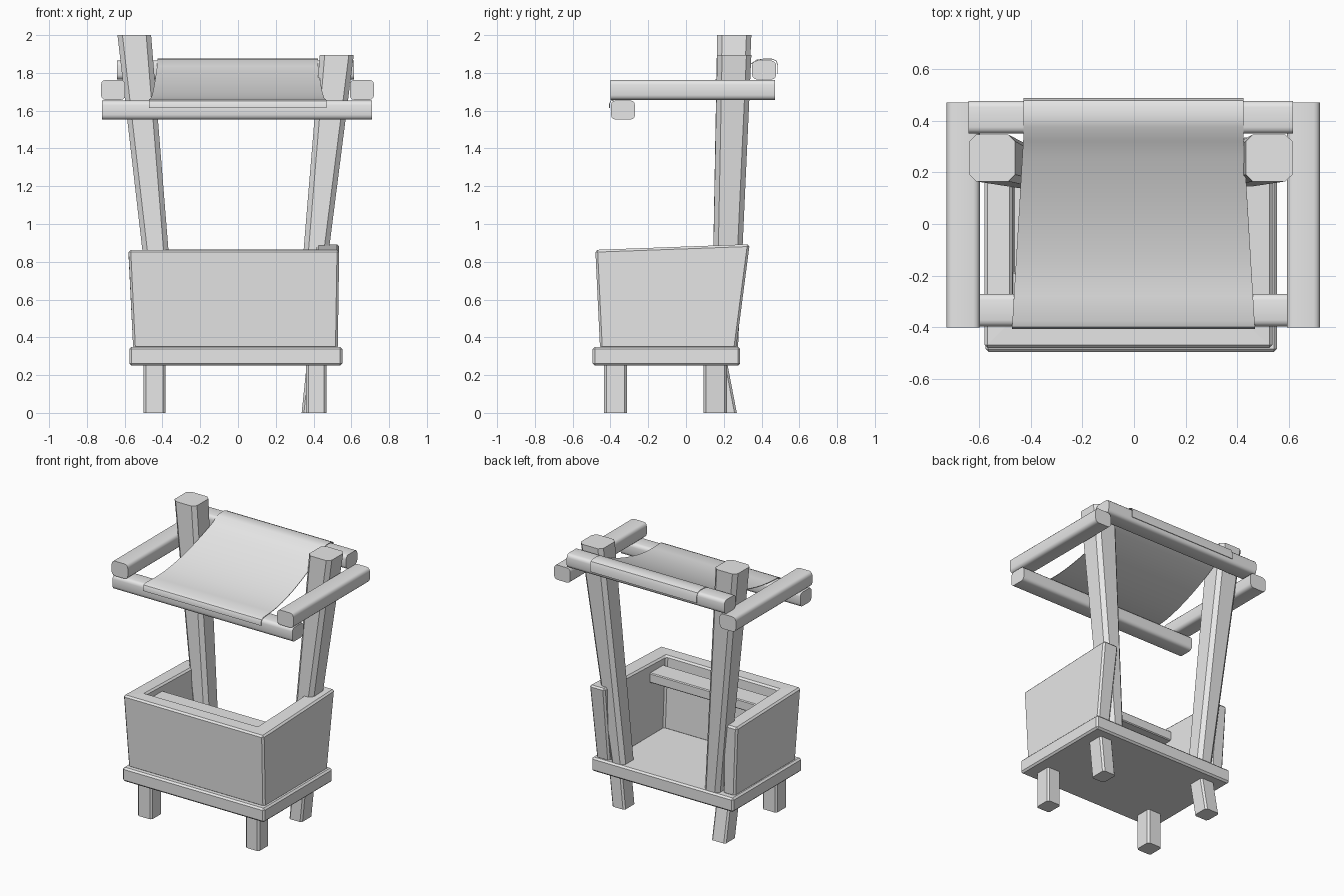
import bpy
import bmesh
from mathutils import Vector

cube = bpy.data.objects.get("Cube")
if cube:
    bpy.data.objects.remove(cube, do_unlink=True)

grey = bpy.data.materials.new("plain_grey")
grey.use_nodes = True
grey.diffuse_color = (0.8, 0.8, 0.8, 1)
grey.node_tree.nodes["Principled BSDF"].inputs["Base Color"].default_value = (0.8, 0.8, 0.8, 1)


def finish(bm, name):
    bmesh.ops.recalc_face_normals(bm, faces=bm.faces[:])
    mesh = bpy.data.meshes.new(name)
    bm.to_mesh(mesh)
    bm.free()
    mesh.materials.append(grey)
    obj = bpy.data.objects.new(name, mesh)
    bpy.context.collection.objects.link(obj)
    return obj


def select_only(obj):
    bpy.ops.object.select_all(action='DESELECT')
    obj.select_set(True)
    bpy.context.view_layer.objects.active = obj


def block(name, bottom, top, z0, z1, bevel, axis=None, segments=1):
    """Tapered block: bottom and top are (x0, x1, y0, y1).
    axis limits the chamfer to the edges running along it."""
    bm = bmesh.new()
    bmesh.ops.create_cube(bm, size=2)
    edges = [e for e in bm.edges
             if axis is None or abs((e.verts[0].co - e.verts[1].co)[axis]) > 1]
    for v in bm.verts:
        x0, x1, y0, y1 = top if v.co.z > 0 else bottom
        v.co = Vector((x1 if v.co.x > 0 else x0, y1 if v.co.y > 0 else y0,
                       z1 if v.co.z > 0 else z0))
    bmesh.ops.bevel(bm, geom=edges, offset=bevel, segments=segments,
                    profile=0.5, affect='EDGES')
    return finish(bm, name)


def bar(name, rect, z0, z1, axis):
    """Square bar with softly rounded long edges."""
    select_only(block(name, rect, rect, z0, z1, 0.025, axis, 3))
    bpy.ops.object.shade_smooth_by_angle(angle=0.7)


# Floor slab
slab = (-0.575, 0.553, -0.495, 0.287)
block("floor_slab", slab, slab, 0.25, 0.35, 0.012)

# Short legs, the back pair leaning
legs = {
    "front_right_leg": ((-0.5, -0.385, -0.433, -0.313), 0, 0),
    "front_left_leg": ((0.36, 0.468, -0.433, -0.313), 0, 0),
    "back_right_leg": ((-0.5, -0.388, 0.095, 0.217), 0, 0.052),
    "back_left_leg": ((0.365, 0.468, 0.093, 0.217), -0.028, 0),
}
for name, (rect, dx, dy) in legs.items():
    x0, x1, y0, y1 = rect
    block(name, (x0 + dx, x1 + dx, y0 + dy, y1 + dy), rect, 0, 0.27, 0.012, 2)

# Counter: one U-shaped wall, open at the back and flaring outwards
plan_low = [(-0.555, 0.24), (-0.555, -0.455), (0.528, -0.455), (0.528, 0.265),
            (0.425, 0.265), (0.425, -0.355), (-0.46, -0.355), (-0.46, 0.24)]
plan_high = [(-0.58, 0.25), (-0.58, -0.48), (0.536, -0.48), (0.536, 0.337),
             (0.415, 0.337), (0.415, -0.37), (-0.47, -0.37), (-0.47, 0.25)]
heights = [0.845, 0.863, 0.863, 0.893, 0.893, 0.866, 0.863, 0.845]
bm = bmesh.new()
low = [bm.verts.new((x, y, 0.34)) for x, y in plan_low]
high = [bm.verts.new((x, y, z)) for (x, y), z in zip(plan_high, heights)]
for i in range(8):
    j = (i + 1) % 8
    bm.faces.new((low[i], low[j], high[j], high[i]))
for loop in (low, high):
    for i in range(3):
        bm.faces.new((loop[i], loop[i + 1], loop[6 - i], loop[7 - i]))
bmesh.ops.recalc_face_normals(bm, faces=bm.faces[:])
corners = [e for e in bm.edges if e.calc_face_angle(0) > 0.6]
bmesh.ops.bevel(bm, geom=corners, offset=0.012, segments=1, affect='EDGES')
finish(bm, "counter_wall")

# Shelf behind the front wall
shelf = (-0.475, 0.425, -0.34, -0.185)
block("inner_shelf", shelf, shelf, 0.74, 0.81, 0.006)

# Leaning posts, thicker at the top
block("right_post", (-0.446, -0.326, 0.135, 0.275), (-0.638, -0.46, 0.165, 0.346),
      0.34, 2.0, 0.026, 2)
block("left_post", (0.304, 0.415, 0.135, 0.275), (0.433, 0.613, 0.165, 0.346),
      0.34, 1.895, 0.026, 2)

# Roof frame bars
bar("front_bar", (-0.72, 0.71, -0.397, -0.27), 1.553, 1.654, 0)
bar("back_bar", (-0.64, 0.615, 0.35, 0.477), 1.765, 1.865, 0)
bar("right_side_bar", (-0.725, -0.597, -0.4, 0.47), 1.657, 1.763, 1)
bar("left_side_bar", (0.592, 0.72, -0.4, 0.47), 1.657, 1.763, 1)

# Sagging awning, wrapped over the front and back bars
sag = [(-0.28 + 0.067 * i, 1.661 + 0.205 * (i / 10) ** 1.65) for i in range(10)]
profile = ([(-0.405, 1.613), (-0.405, 1.636), (-0.398, 1.651), (-0.375, 1.66)]
           + sag
           + [(0.375, 1.868), (0.41, 1.873), (0.455, 1.873), (0.477, 1.864),
              (0.486, 1.842), (0.486, 1.795)])
bm = bmesh.new()
previous = None
for y, z in profile:
    half = 0.472 - 0.045 * min(1, (y + 0.4) / 0.75)
    row = [bm.verts.new((-half, y, z)), bm.verts.new((half - 0.004, y, z))]
    if previous:
        bm.faces.new((previous[0], previous[1], row[1], row[0]))
    previous = row
awning = finish(bm, "cloth_awning")
solid = awning.modifiers.new("thickness", 'SOLIDIFY')
solid.thickness = 0.004
solid.offset = 0
select_only(awning)
bpy.ops.object.modifier_apply(modifier=solid.name)
bpy.ops.object.shade_smooth_by_angle(angle=0.7)
